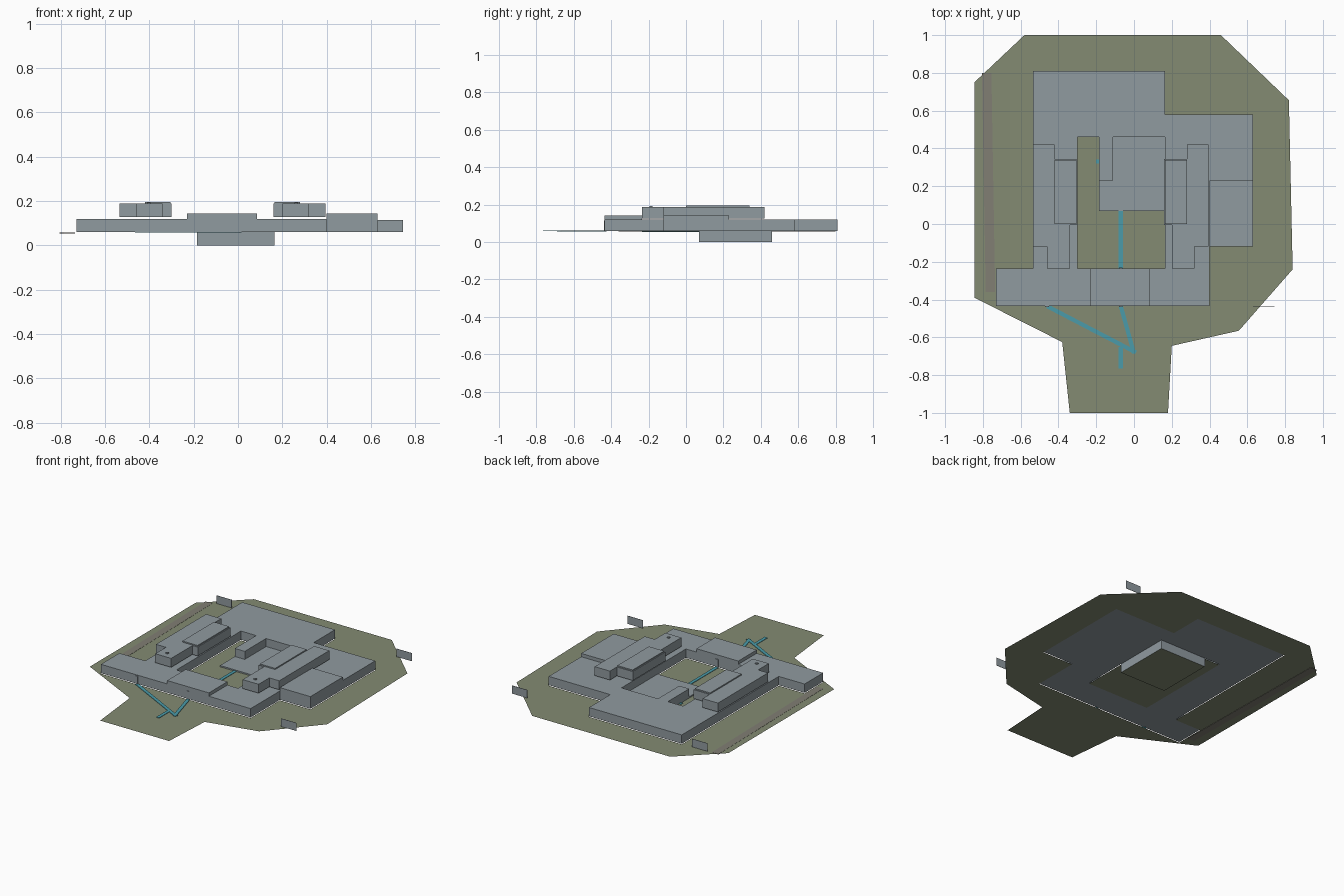
import bpy, bmesh, math
from mathutils import Vector

if "Cube" in bpy.data.objects:
    bpy.data.objects.remove(bpy.data.objects["Cube"])


def material(name, rgb):
    m = bpy.data.materials.new(name)
    m.diffuse_color = (*rgb, 1)
    m.use_nodes = True
    m.node_tree.nodes["Principled BSDF"].inputs["Base Color"].default_value = m.diffuse_color
    return m


GREY = material("building grey", (0.28, 0.325, 0.35))
GREEN = material("grass green", (0.227, 0.258, 0.171))
BLUE = material("path blue", (0.07, 0.33, 0.40))
EARTH = material("bank taupe", (0.22, 0.21, 0.175))
GROUND = 0.056
AXIS = -0.07  # symmetry line of the two upper wings


def finish(name, bm, mat):
    me = bpy.data.meshes.new(name)
    bm.to_mesh(me)
    bm.free()
    ob = bpy.data.objects.new(name, me)
    bpy.context.collection.objects.link(ob)
    me.materials.append(mat)
    return ob


def slab(name, loops, z0, z1, mat):
    """Outline, optionally with holes, filled and raised from z0 to z1."""
    bm = bmesh.new()
    for loop in loops:
        vs = [bm.verts.new((x, y, z0)) for x, y in loop]
        for a, b in zip(vs, vs[1:] + vs[:1]):
            bm.edges.new((a, b))
    bmesh.ops.triangle_fill(bm, edges=bm.edges[:], use_beauty=True, normal=(0, 0, 1))
    bmesh.ops.dissolve_limit(bm, angle_limit=0.01, verts=bm.verts[:], edges=bm.edges[:])
    if z1 > z0:
        r = bmesh.ops.extrude_face_region(bm, geom=bm.faces[:], use_keep_orig=True)
        up = [v for v in r["geom"] if isinstance(v, bmesh.types.BMVert)]
        bmesh.ops.translate(bm, verts=up, vec=(0, 0, z1 - z0))
        bmesh.ops.recalc_face_normals(bm, faces=bm.faces[:])
    else:
        for f in bm.faces:
            if f.normal.z < 0:
                f.normal_flip()
    return finish(name, bm, mat)


def box(name, x0, x1, y0, y1, z0, z1, mat):
    return slab(name, [[(x0, y0), (x1, y0), (x1, y1), (x0, y1)]], z0, z1, mat)


def strip(name, a, b, width, mat, z=GROUND + 0.001):
    """Thin painted strip on the ground between two points."""
    a, b = Vector(a), Vector(b)
    d = (b - a).normalized() * width / 2
    n = Vector((-d.y, d.x))
    return slab(name, [[a - n, b - n, b + n, a + n]], z, z + 0.003, mat)


# Footprints
footprint = [(-.73, -.435), (.40, -.435), (.40, -.12), (.63, -.12), (.63, .58),
             (.165, .58), (.165, .81), (-.535, .81), (-.535, -.235), (-.73, -.235)]
court = [(-.30, -.235), (.165, -.235), (.165, .46), (-.11, .46), (-.11, .23),
         (-.185, .23), (-.185, .46), (-.30, .46)]
lawn = [(-.30, -.235), (.165, -.235), (.165, .07), (-.185, .07), (-.185, .46), (-.30, .46)]
site = [(-.58, 1), (.46, 1), (.82, .655), (.84, -.24), (.555, -.565), (.20, -.645),
        (.18, -1), (-.34, -1), (-.38, -.625), (-.845, -.39), (-.845, .75)]

# Ground around the building and the courtyard lawn
slab("ground", [site, footprint], GROUND, GROUND, GREEN)
slab("courtyard_lawn", [lawn], GROUND, GROUND, GREEN)

# Ground floor ring with the courtyard left open
slab("ground_floor", [footprint, court], 0.06, 0.12, GREY)

# Sunken hall, green underneath
hall = box("sunken_hall", -.185, .165, .07, .46, 0, 0.065, GREY)
hall.data.materials.append(GREEN)
for f in hall.data.polygons:
    if f.normal.z < -0.5:
        f.material_index = 1

# Taller ground floor sections
box("entrance_hall", -.23, .085, -.435, -.235, 0.118, 0.143, GREY)
box("side_hall", .40, .63, -.12, .23, 0.118, 0.143, GREY)

# Mirrored upper wings with raised roof and vent
wing = [(-.535, .42), (-.42, .42), (-.42, .345), (-.30, .345), (-.30, -.005),
        (-.34, -.005), (-.34, -.235), (-.46, -.235), (-.46, -.12), (-.535, -.12)]
for side, s in (("left", 1), ("right", -1)):
    def flip(pts):
        return [(AXIS + s * (x - AXIS), y) for x, y in pts]
    slab(side + "_upper_wing", [flip(wing)], 0.127, 0.188, GREY)
    slab(side + "_raised_roof",
         [flip([(-.42, 0), (-.305, 0), (-.305, .34), (-.42, .34)])], 0.187, 0.196, GREY)
    slab(side + "_roof_vent",
         [flip([(-.41, -.195), (-.395, -.195), (-.395, -.18), (-.41, -.18)])], 0.187, 0.194, GREY)

# Free-standing panels near the corners of the site
for i, (x, y) in enumerate([(.63, .81), (.63, -.435), (-.73, .81)]):
    box(f"panel_{i + 1}", x, x + .115, y - .001, y + .001, 0.06, 0.115, GREY)

# Door plates
for i, (x, y) in enumerate([(-.46, -.437), (-.07, -.437), (-.07, -.233)]):
    box(f"door_{i + 1}", x - .01, x + .01, y - .002, y + .002, 0.06, 0.114, GREY)

# Blue paths
paths = [((-.07, -.235), (-.07, .07)), ((-.07, -.435), (0, -.685)),
         ((-.46, -.435), (.01, -.68)), ((-.07, -.65), (-.07, -.765)),
         ((-.20, .33), (-.185, .33))]
for i, (a, b) in enumerate(paths):
    strip(f"path_{i + 1}", a, b, 0.022, BLUE, GROUND + 0.001 + 0.0003 * i)

# Earth bank along the left edge
strip("earth_bank", (-.78, .80), (-.76, -.36), 0.05, EARTH, GROUND - 0.002)
